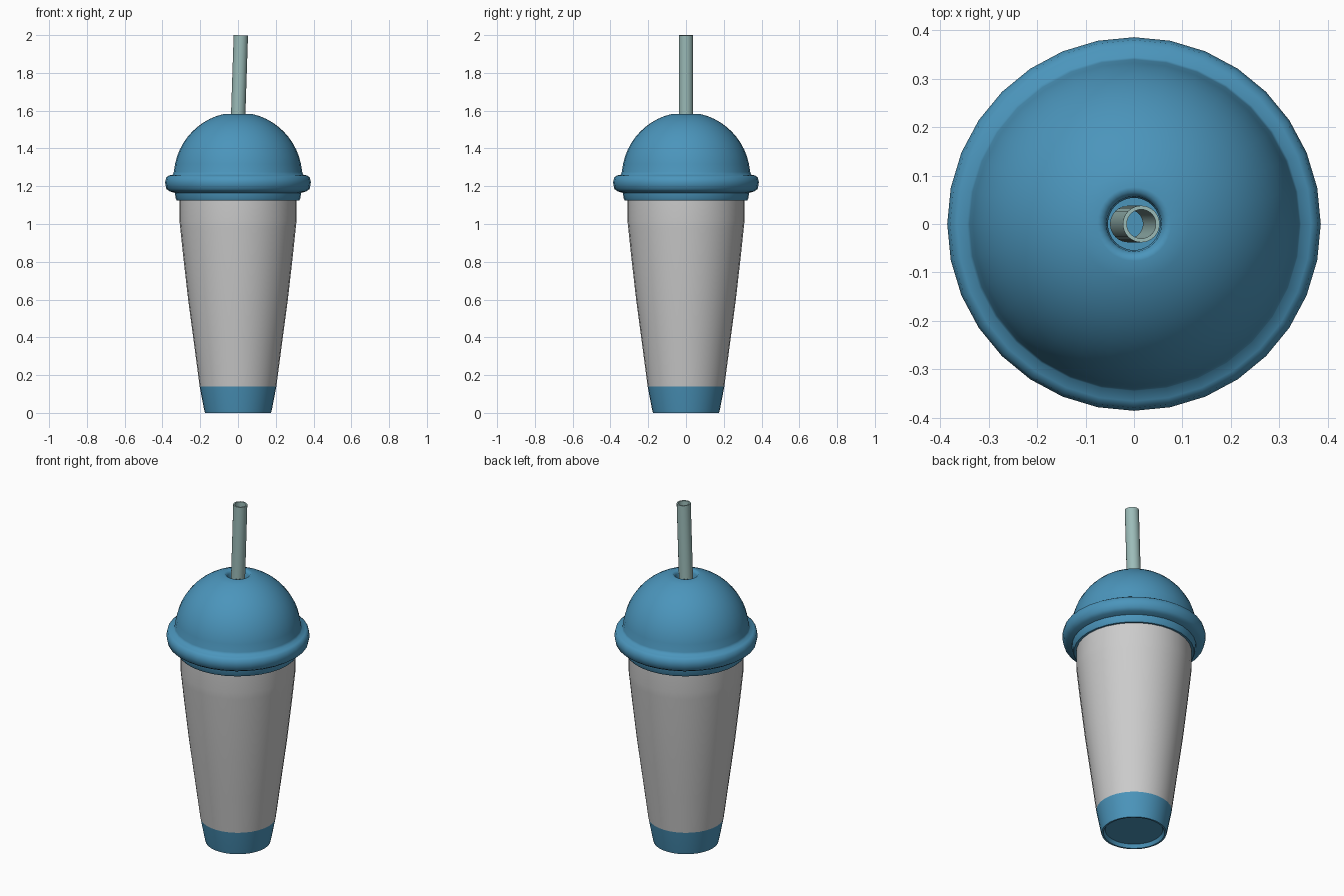
import bpy, bmesh, math
from mathutils import Matrix

if "Cube" in bpy.data.objects:
    bpy.data.objects.remove(bpy.data.objects["Cube"])

SIDES = 32


def material(name, color):
    m = bpy.data.materials.new(name)
    m.diffuse_color = (*color, 1)
    m.use_nodes = True
    m.node_tree.nodes["Principled BSDF"].inputs["Base Color"].default_value = m.diffuse_color
    return m


def lathe(name, profile, mat=None, sides=SIDES, closed=False, angle=40):
    """Spin an (r, z) profile, listed from bottom to top on the outside, about z."""
    bm = bmesh.new()
    rings = []
    for r, z in profile:
        if r == 0:
            rings.append([bm.verts.new((0, 0, z))] * sides)
        else:
            rings.append([bm.verts.new((r * math.cos(2 * math.pi * i / sides),
                                        r * math.sin(2 * math.pi * i / sides), z))
                          for i in range(sides)])
    pairs = list(zip(rings, rings[1:]))
    if closed:
        pairs.append((rings[-1], rings[0]))
    for a, b in pairs:
        for i in range(sides):
            j = (i + 1) % sides
            bm.faces.new(dict.fromkeys((a[i], a[j], b[j], b[i])))
    me = bpy.data.meshes.new(name)
    bm.to_mesh(me)
    bm.free()
    ob = bpy.data.objects.new(name, me)
    bpy.context.collection.objects.link(ob)
    if mat:
        me.materials.append(mat)
    bpy.ops.object.select_all(action='DESELECT')
    ob.select_set(True)
    bpy.context.view_layer.objects.active = ob
    bpy.ops.object.shade_smooth_by_angle(angle=math.radians(angle))
    return ob


blue = material("blue_plastic", (0.07, 0.30, 0.50))
teal = material("straw_plastic", (0.33, 0.50, 0.48))

# coloured foot with a slightly recessed underside
lathe("cup_base", [(0, 0.02), (0.155, 0.02), (0.165, 0.0), (0.175, 0.0),
                   (0.18, 0.02), (0.203, 0.14)], blue)

# tapered cup wall
lathe("cup_body", [(0.203, 0.14), (0.232, 0.36), (0.264, 0.6), (0.289, 0.82),
                   (0.306, 0.98), (0.31, 1.02), (0.31, 1.14)])

# lid: skirt, rolled rim, dome, and lip turned down into the straw hole
lid = [(0.308, 1.127), (0.324, 1.125), (0.33, 1.135), (0.334, 1.165),
       (0.36, 1.172), (0.379, 1.185), (0.386, 1.22), (0.38, 1.247),
       (0.366, 1.257), (0.345, 1.261), (0.34, 1.275)]
for k in range(1, 12):
    t = math.radians(5 + 72 * k / 11)
    lid.append((0.34 * math.cos(t), 1.25 + 0.341 * math.sin(t)))
lid += [(0.066, 1.581), (0.057, 1.568), (0.054, 1.53)]
lathe("dome_lid", lid, blue, angle=60)

# hollow straw, leaning slightly towards +x
straw = lathe("straw", [(0.038, -0.8), (0.038, 0), (0.030, 0), (0.030, -0.8)],
              teal, closed=True)
straw.data.transform(Matrix.Translation((0.015, 0, 1.999))
                     @ Matrix.Rotation(math.radians(1.9), 4, 'Y'))
